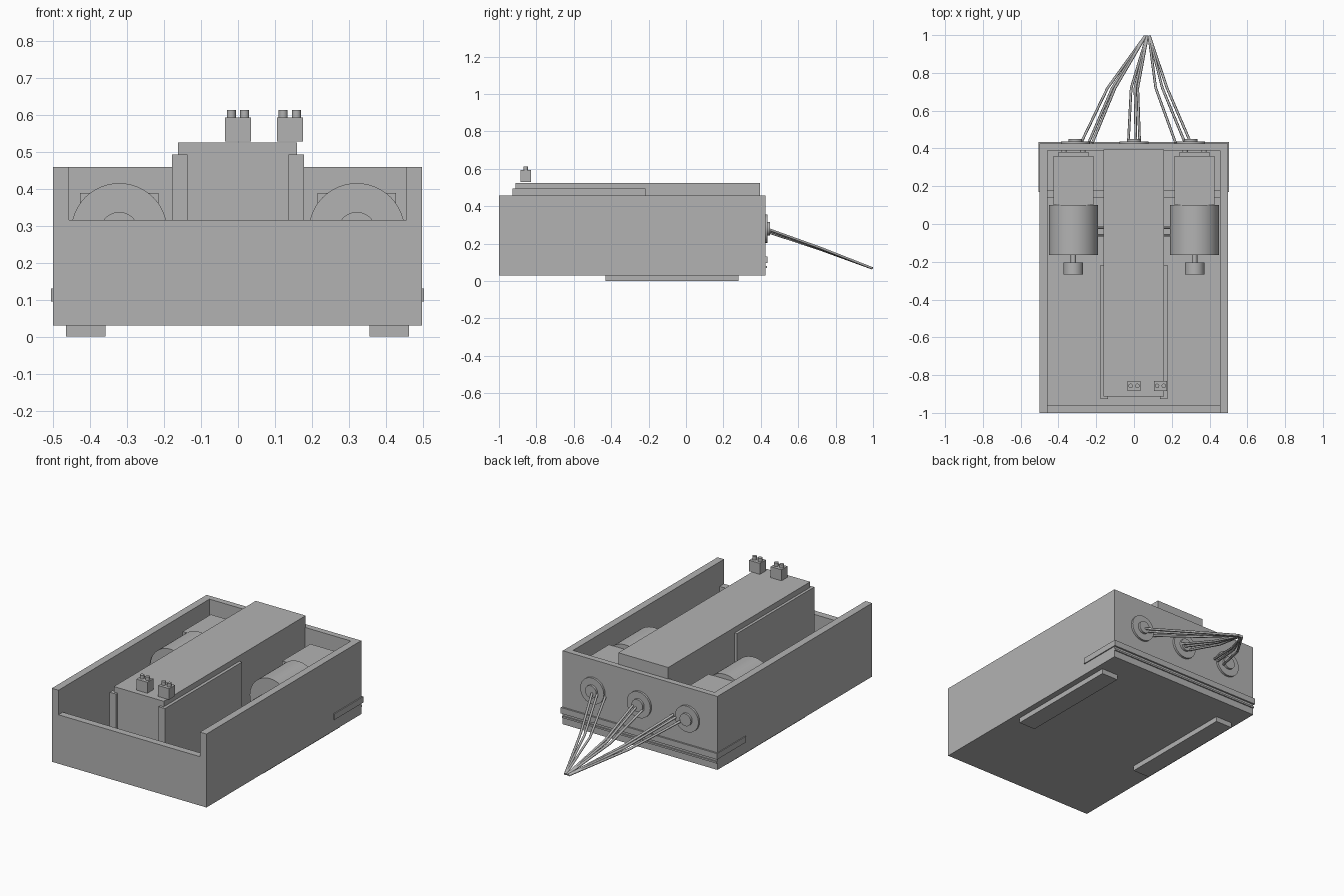
import bpy
from mathutils import Vector

default = bpy.data.objects.get("Cube")
if default:
    bpy.data.objects.remove(default, do_unlink=True)

grey = bpy.data.materials.new("plain grey")
grey.use_nodes = True
COLOUR = (0.45, 0.45, 0.45, 1)
grey.diffuse_color = COLOUR
grey.node_tree.nodes["Principled BSDF"].inputs["Base Color"].default_value = COLOUR


def box(name, x, y, z):
    """Box from three (low, high) ranges."""
    bpy.ops.mesh.primitive_cube_add(size=1)
    o = bpy.context.object
    o.name = name
    for v in o.data.vertices:
        v.co = [r[0] if c < 0 else r[1] for c, r in zip(v.co, (x, y, z))]
    o.data.materials.append(grey)
    return o


def rod(name, start, end, radius, sides=32):
    """Cylinder between two points."""
    a, b = Vector(start), Vector(end)
    bpy.ops.mesh.primitive_cylinder_add(
        vertices=sides, radius=radius, depth=(b - a).length, location=(a + b) / 2)
    o = bpy.context.object
    o.name = name
    o.rotation_euler = (b - a).to_track_quat('Z', 'Y').to_euler()
    o.data.materials.append(grey)
    bpy.ops.object.shade_smooth_by_angle()
    return o


def wire(name, points, radius=0.007):
    """Bent wire along a polyline."""
    c = bpy.data.curves.new(name, 'CURVE')
    c.dimensions = '3D'
    c.bevel_depth = radius
    c.bevel_resolution = 1
    c.use_fill_caps = True
    s = c.splines.new('POLY')
    s.points.add(len(points) - 1)
    for p, co in zip(s.points, points):
        p.co = (*co, 1)
    c.materials.append(grey)
    o = bpy.data.objects.new(name, c)
    bpy.context.collection.objects.link(o)


# Open case with a low front wall
box("case_floor", (-0.5, 0.497), (-1, 0.425), (0.03, 0.07))
box("case_front_wall", (-0.457, 0.455), (-1, -0.96), (0.07, 0.315))
box("case_back_wall", (-0.457, 0.455), (0.39, 0.425), (0.07, 0.458))
box("case_right_wall", (-0.5, -0.457), (-1, 0.425), (0.07, 0.458))
box("case_left_wall", (0.455, 0.497), (-1, 0.425), (0.07, 0.458))

# Trim around the lower back
box("back_trim", (-0.505, 0.503), (0.425, 0.435), (0.095, 0.13))
box("back_ledge", (-0.5, 0.497), (0.425, 0.432), (0.07, 0.08))
box("right_trim", (-0.505, -0.5), (0.17, 0.435), (0.095, 0.13))
box("left_trim", (0.497, 0.503), (0.17, 0.435), (0.095, 0.13))

# Long central housing, held in front by a bracket with corner returns
box("central_housing", (-0.162, 0.16), (-0.912, 0.395), (0.07, 0.525))
for side, s in (("right", -1), ("left", 1)):
    xs = sorted((s * 0.16, s * 0.178))
    box(side + "_housing_plate", xs, (-0.927, -0.217), (0.07, 0.493))
    xs = sorted((s * 0.137, s * 0.178))
    box(side + "_housing_lip", xs, (-0.927, -0.912), (0.07, 0.493))

# Pair of terminal blocks above the housing
for i, x in enumerate((0, 0.14)):
    box(f"terminal_block_{i}", (x - 0.035, x + 0.035), (-0.885, -0.83), (0.528, 0.592))
    for k in (-0.018, 0.018):
        rod(f"terminal_screw_{i}", (x + k, -0.857, 0.59), (x + k, -0.857, 0.612), 0.012, 16)

# Motor units on both sides
for side, s in (("right", -1), ("left", 1)):
    x, z = s * 0.321, 0.285
    rod(side + "_motor", (x, -0.165, z), (x, 0.1, z), 0.13, 48)
    rod(side + "_motor_shaft", (x, -0.21, z), (x, -0.16, z), 0.014, 16)
    rod(side + "_motor_pulley", (x, -0.268, z), (x, -0.205, z), 0.052)
    box(side + "_gearbox", (x - 0.106, x + 0.106), (0.1, 0.36), (0.18, 0.388))
    box(side + "_gearbox_back", (x - 0.08, x + 0.08), (0.36, 0.38), (0.2, 0.37))
    for k in (-0.05, 0.05):
        rod(side + "_gearbox_bolt", (x + k, 0.355, z), (x + k, 0.39, z), 0.014, 16)
    xs = sorted((s * 0.16, s * 0.457))
    box(side + "_cross_bar", xs, (0.14, 0.18), (0.16, 0.2))
    for y in (-0.06, -0.02):
        rod(side + "_motor_lead", (s * 0.16, y, z), (s * 0.2, y, z), 0.007, 8)

# Feet strips
box("right_foot", (-0.465, -0.358), (-0.43, 0.28), (0, 0.03))
box("left_foot", (0.355, 0.462), (-0.43, 0.28), (0, 0.03))

# Cable grommets and wires gathered at one end
END = (0.07, 0.995, 0.068)
cables = (("right", -0.31, ((-0.28, -0.14), (-0.24, -0.115), (-0.22, -0.10))),
          ("middle", 0, ((-0.03, -0.015), (0.01, 0.005), (0.03, 0.02))),
          ("left", 0.3, ((0.22, 0.115), (0.27, 0.15), (0.3, 0.175))))
for name, x, wires in cables:
    rod(name + "_grommet", (x, 0.42, 0.28), (x, 0.437, 0.28), 0.076)
    rod(name + "_grommet_hub", (x, 0.43, 0.28), (x, 0.45, 0.28), 0.036)
    for i, (x0, x1) in enumerate(wires):
        dz = (i - 1) * 0.008
        wire(f"{name}_wire_{i}", ((x0, 0.43, 0.272 + dz), (x1, 0.72, 0.172 + dz / 2),
                                 (END[0] + x0 * 0.04, END[1], END[2])))
